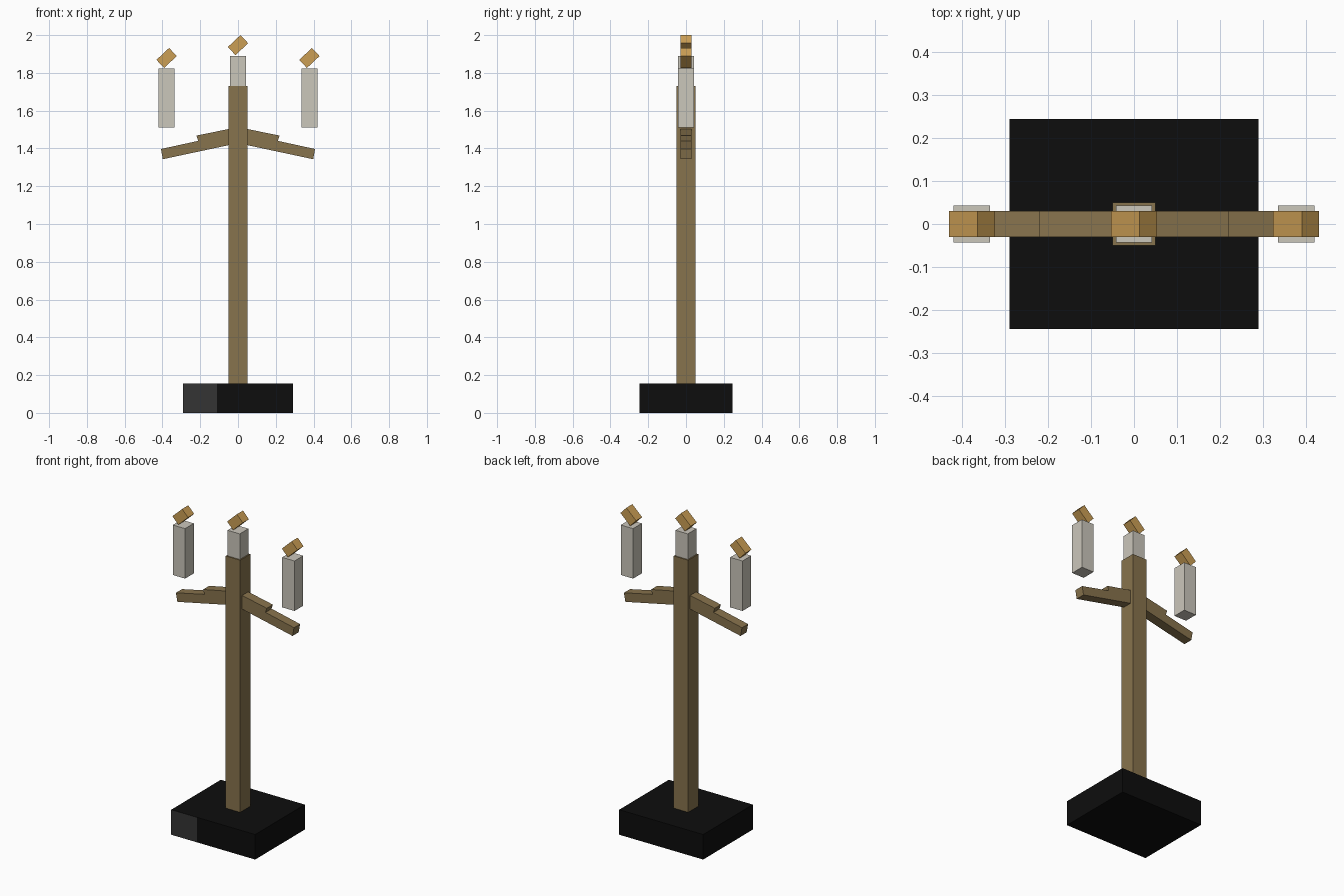
import bpy, bmesh, math
from mathutils import Matrix

if "Cube" in bpy.data.objects:
    bpy.data.objects.remove(bpy.data.objects["Cube"])


def material(name, rgb):
    m = bpy.data.materials.new(name)
    m.diffuse_color = (*rgb, 1)
    m.use_nodes = True
    m.node_tree.nodes["Principled BSDF"].inputs["Base Color"].default_value = m.diffuse_color
    return m


BLACK = material("black", (0.004, 0.004, 0.004))
GREY = material("dark grey", (0.034, 0.034, 0.034))
BRASS = material("dull brass", (0.245, 0.172, 0.074))
WAX = material("wax", (0.60, 0.57, 0.50))
FLAME = material("flame", (0.60, 0.345, 0.09))


def finish(name, bm, *mats):
    bmesh.ops.recalc_face_normals(bm, faces=bm.faces[:])
    mesh = bpy.data.meshes.new(name)
    bm.to_mesh(mesh)
    bm.free()
    for m in mats:
        mesh.materials.append(m)
    ob = bpy.data.objects.new(name, mesh)
    bpy.context.collection.objects.link(ob)
    return ob


def box_mesh(center, size, tilt=0.0):
    bm = bmesh.new()
    mat = (Matrix.Translation(center) @ Matrix.Rotation(tilt, 4, 'Y')
           @ Matrix.Diagonal((*size, 1)))
    bmesh.ops.create_cube(bm, size=1, matrix=mat)
    return bm


# Base, with a grey panel cut into the left of its front face
bm = box_mesh((0, 0, 0.078), (0.58, 0.49, 0.156))
bmesh.ops.bisect_plane(bm, geom=bm.verts[:] + bm.edges[:] + bm.faces[:],
                       plane_co=(-0.11, 0, 0), plane_no=(1, 0, 0))
bm.normal_update()
for f in bm.faces:
    if f.normal.y < -0.9 and f.calc_center_median().x < -0.11:
        f.material_index = 1
finish("base", bm, BLACK, GREY)

# Central post
finish("post", box_mesh((0, 0, 0.943), (0.10, 0.10, 1.575)), BRASS)

# Stepped drooping arms, extruded from one profile for each side
profile = [(0, 1.408), (0.398, 1.343), (0.408, 1.397),
           (0.211, 1.44), (0.22, 1.468), (0, 1.513)]
profile[0] = (0, 1.428)
for side, sx in (("left", -1), ("right", 1)):
    bm = bmesh.new()
    face = bm.faces.new([bm.verts.new((sx * x, -0.03, z)) for x, z in profile])
    ext = bmesh.ops.extrude_face_region(bm, geom=[face])
    moved = [g for g in ext["geom"] if isinstance(g, bmesh.types.BMVert)]
    bmesh.ops.translate(bm, verts=moved, vec=(0, 0.06, 0))
    finish(side + "_arm", bm, BRASS)

# Candles and tilted flames
for side, x, top in (("left", -0.378, 1.822), ("centre", 0, 1.89),
                     ("right", 0.378, 1.822)):
    finish(side + "_candle",
           box_mesh((x, 0, top - 0.156), (0.085, 0.086, 0.312)), WAX)
    finish(side + "_flame",
           box_mesh((x, 0, top + 0.057), (0.092, 0.06, 0.059),
                    -math.radians(43.2)), FLAME)

# Fix the arm undersides so they run straight into the post
for side in ("left_arm", "right_arm"):
    for v in bpy.data.objects[side].data.vertices:
        if abs(v.co.x) < 0.001 and v.co.z < 1.47:
            v.co.z = 1.428
